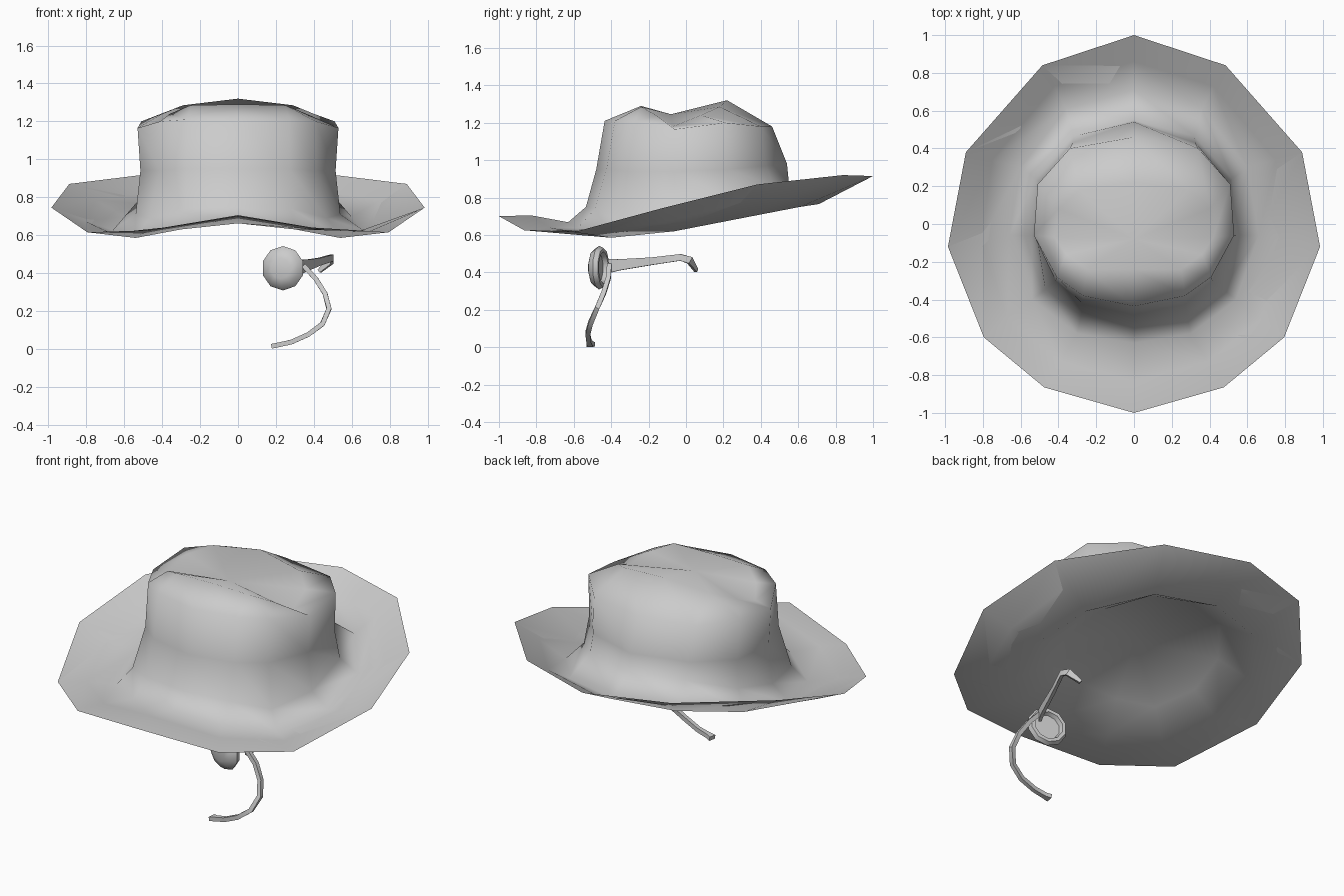
import bpy
import bmesh
from math import sin, cos, tau
from mathutils import Vector

cube = bpy.data.objects.get("Cube")
if cube:
    bpy.data.objects.remove(cube)

felt = bpy.data.materials.new("plain grey")
felt.use_nodes = True
grey = (0.6, 0.6, 0.6, 1)
felt.diffuse_color = grey
felt.node_tree.nodes["Principled BSDF"].inputs["Base Color"].default_value = grey


def finish(bm, name, angle=None):
    """Turn the bmesh into a shaded, coloured object."""
    bmesh.ops.recalc_face_normals(bm, faces=bm.faces)
    mesh = bpy.data.meshes.new(name)
    bm.to_mesh(mesh)
    bm.free()
    mesh.materials.append(felt)
    obj = bpy.data.objects.new(name, mesh)
    bpy.context.collection.objects.link(obj)
    bpy.ops.object.select_all(action="DESELECT")
    obj.select_set(True)
    bpy.context.view_layer.objects.active = obj
    if angle is None:
        bpy.ops.object.shade_smooth()
    else:
        bpy.ops.object.shade_smooth_by_angle(angle=angle)


def loft(bm, loops):
    """Skin a series of closed loops and return their vertices."""
    rings = [[bm.verts.new(p) for p in loop] for loop in loops]
    for a, b in zip(rings, rings[1:]):
        for i in range(len(a)):
            j = (i + 1) % len(a)
            bm.faces.new((a[i], a[j], b[j], b[i]))
    return rings


def fan(bm, ring, point):
    tip = bm.verts.new(point)
    for i in range(len(ring)):
        bm.faces.new((ring[i], ring[(i + 1) % len(ring)], tip))


def mirrored(half, lift=0):
    """Half ring from back to front, completed on the other side."""
    ring = half + [(-x, y, z) for x, y, z in half[-2:0:-1]]
    return [(x, y, z + lift) for x, y, z in ring]


# Hat: half rings from the brim edge up to the creased crown
brim_edge = [(0, 1, .915), (.485, .84, .92), (.89, .38, .87), (.985, -.12, .745),
             (.795, -.6, .615), (.475, -.865, .625), (0, -1, .70)]
brim_middle = [(0, .86, .845), (.42, .73, .84), (.75, .34, .785), (.81, -.09, .675),
               (.67, -.5, .61), (.39, -.73, .64), (0, -.83, .705)]
brim_fold = [(0, .71, .765), (.36, .61, .75), (.6, .3, .69), (.66, -.06, .62),
             (.54, -.4, .585), (.3, -.58, .63), (0, -.63, .662)]
crown_base = [(0, .55, .88), (.32, .465, .87), (.52, .24, .79), (.54, -.06, .71),
              (.47, -.345, .69), (.28, -.485, .74), (0, -.535, .75)]
crown_waist = [(0, .54, .98), (.325, .43, .97), (.5, .22, .95), (.515, -.06, .94),
               (.415, -.3, .94), (.27, -.425, .95), (0, -.48, .95)]
crown_rim = [(0, .46, 1.18), (.34, .4, 1.18), (.51, .21, 1.2), (.53, -.06, 1.165),
             (.41, -.28, 1.2), (.27, -.38, 1.21), (0, -.435, 1.21)]
crown_ridge = [(0, .22, 1.32), (.29, .18, 1.285), (.4, .08, 1.24), (.42, -.07, 1.18),
               (.36, -.16, 1.24), (.25, -.24, 1.285), (0, -.24, 1.29)]

bm = bmesh.new()
rings = loft(bm, [mirrored(brim_edge), mirrored(brim_middle), mirrored(brim_fold, .006)]
             + [mirrored(h) for h in (crown_base, crown_waist, crown_rim, crown_ridge)])
fan(bm, rings[-1], (0, -.08, 1.245))
finish(bm, "hat")

# Underside: brim facing that runs smoothly into a shallow dish
bm = bmesh.new()
fold = mirrored(brim_fold)
dish = [(x * .7, .01 + y * .7, z + .11) for x, y, z in fold]
rings = loft(bm, [mirrored(brim_edge), fold, dish])
fan(bm, rings[-1], (0, .02, .85))
finish(bm, "underside")

# Eyepiece: domed disc with a hollow back, turned slightly to its right
bm = bmesh.new()
sides, yaw = 10, .3
centre = Vector((.237, -.465, .425))
outward = Vector((-sin(yaw), -cos(yaw), 0))
across = Vector((cos(yaw), -sin(yaw), 0))
profile = [(.055, .045), (.095, .03), (.117, 0), (.105, -.025), (.085, -.025), (.075, 0)]
loops = []
for radius, depth in profile:
    turns = [tau * (i + .5) / sides for i in range(sides)]
    loops.append([centre + outward * depth + across * radius * cos(t)
                  + Vector((0, 0, radius * sin(t))) for t in turns])
rings = loft(bm, loops)
bm.faces.new(rings[0])
bm.faces.new(rings[-1])
finish(bm, "eyepiece", .6)


def band(name, path, widths, wide_axis, thick):
    """Four-sided band swept along a path, wide along the given axis."""
    pts = [Vector(p) for p in path]
    bm = bmesh.new()
    loops = []
    for i, p in enumerate(pts):
        along = (pts[min(i + 1, len(pts) - 1)] - pts[max(i - 1, 0)]).normalized()
        side = Vector(wide_axis)
        side = (side - along * side.dot(along)).normalized()
        w, t = side * widths[i] / 2, along.cross(side) * thick / 2
        loops.append([p + o for o in (w + t, t - w, -w - t, w - t)])
    rings = loft(bm, loops)
    bm.faces.new(rings[0])
    bm.faces.new(rings[-1])
    finish(bm, name, .6)


# Ear arm reaching back, and the hanging cord
band("ear_arm",
     [(.335, -.41, .435), (.36, -.36, .44), (.43, -.18, .46), (.495, -.03, .48),
      (.49, .02, .465), (.43, .055, .41)],
     [.075, .06, .04, .035, .04, .02], (0, 0, 1), .018)
band("cord",
     [(.345, -.41, .44), (.41, -.415, .37), (.46, -.44, .29), (.48, -.475, .21),
      (.445, -.51, .13), (.37, -.525, .075), (.28, -.52, .035), (.21, -.515, .02),
      (.18, -.51, .014)],
     [.025, .025, .025, .025, .025, .025, .025, .03, .045], (0, 1, 0), .025)
